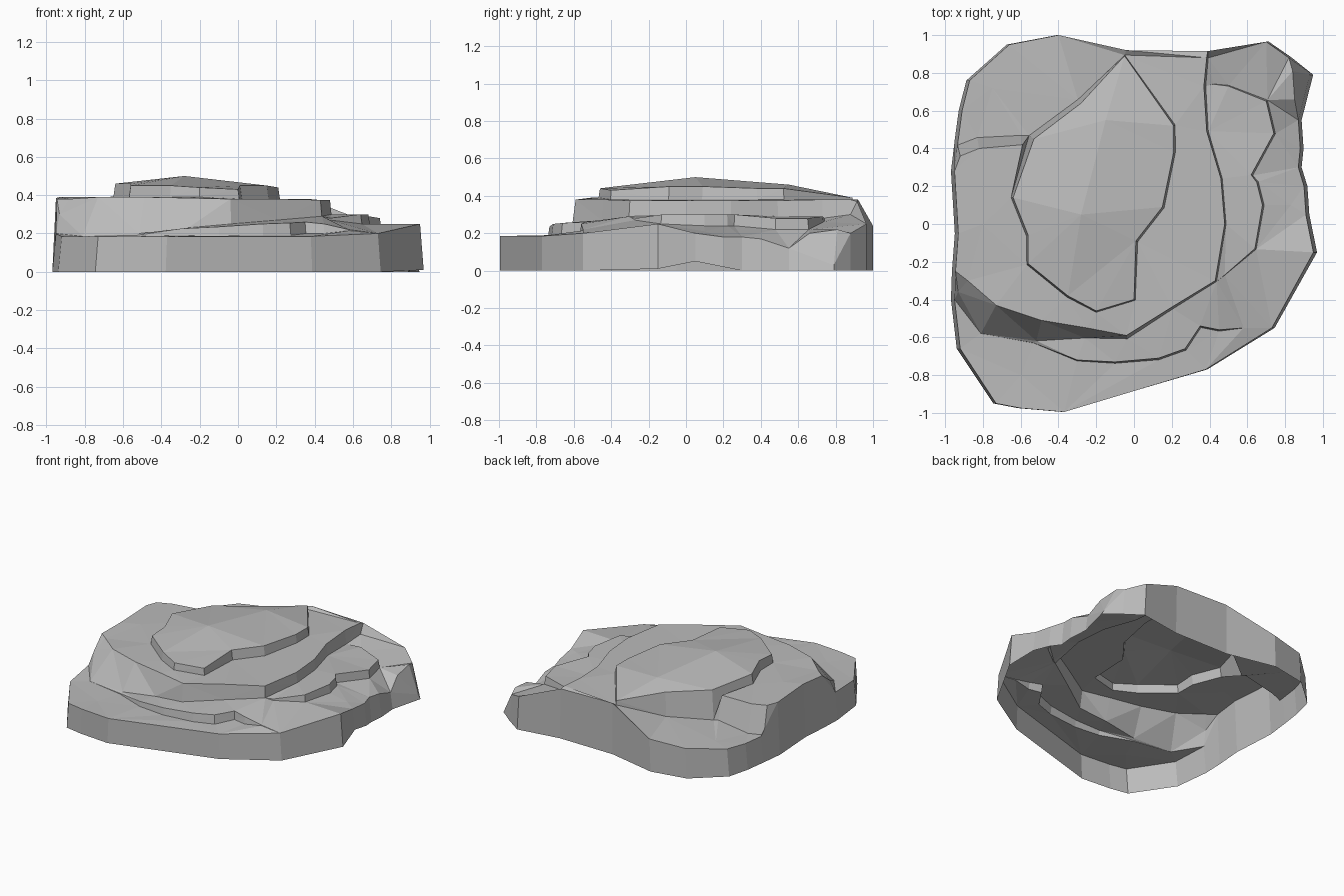
import bpy
from mathutils import Vector
from mathutils.geometry import delaunay_2d_cdt

default_cube = bpy.data.objects.get("Cube")
if default_cube:
    bpy.data.objects.remove(default_cube, do_unlink=True)

stone = bpy.data.materials.new("grey_stone")
stone.use_nodes = True
stone.diffuse_color = (0.5, 0.5, 0.5, 1)
stone.node_tree.nodes["Principled BSDF"].inputs["Base Color"].default_value = stone.diffuse_color

# Outer rim, counterclockwise from the back: x, y, height
rim = [
    (-.4, 1, .24), (-.66, .95, .22), (-.87, .76, .2), (-.91, .6, .19), (-.93, .45, .19),
    (-.95, .28, .385), (-.93, -.05, .39), (-.945, -.25, .38), (-.95, -.4, .2),
    (-.92, -.66, .185), (-.73, -.95, .185), (-.6, -.975, .185), (-.37, -.995, .185),
    (.38, -.77, .185), (.73, -.55, .2), (.95, -.15, .25), (.91, .05, .2), (.9, .2, .18),
    (.87, .3, .18), (.88, .4, .17), (.87, .55, .12), (.93, .79, .03), (.82, .88, .2),
    (.7, .965, .25), (.39, .915, .37), (-.04, .92, .38)]

# Ledge lines with the high side on the left: x, y, foot height, lip height
summit_ledge = [
    (-.05, .89, .36, .39), (-.28, .64, .25, .42), (-.53, .45, .22, .43),
    (-.64, .14, .39, .46), (-.56, -.06, .39, .46), (-.56, -.21, .39, .45),
    (-.35, -.38, .39, .45), (-.2, -.46, .39, .44), (0, -.4, .38, .43),
    (.01, -.09, .38, .45), (.15, .09, .38, .45), (.21, .38, .38, .44), (.21, .52, .38, .44)]
middle_ledge = [
    (-.88, -.3, .3, .38), (-.73, -.43, .185, .39), (-.49, -.51, .2, .39),
    (-.25, -.55, .23, .385), (-.04, -.59, .25, .38), (.2, -.44, .27, .38),
    (.43, -.3, .29, .375), (.48, 0, .3, .375), (.46, .24, .3, .375),
    (.385, .49, .29, .375), (.37, .73, .28, .38), (.385, .88, .3, .38)]
back_ledge = [(-.59, .42, .23, .395), (-.82, .4, .19, .385), (-.92, .36, .19, .385)]
side_ledge = [
    (.48, -.27, .27, .28), (.64, -.13, .25, .3), (.68, .1, .24, .3), (.65, .22, .24, .3),
    (.62, .26, .24, .3), (.74, .48, .22, .28), (.7, .65, .22, .28), (.5, .73, .26, .29),
    (.42, .74, .27, .28)]
lower_ledge = [
    (-.53, -.63, .185, .19), (-.3, -.72, .19, .225), (-.1, -.73, .185, .235),
    (.13, -.71, .19, .25), (.27, -.66, .19, .255), (.35, -.54, .2, .26),
    (.45, -.56, .2, .25), (.58, -.55, .215, .22)]

# Loose crests and dips between the ledges
crests = [(-.28, .05, .5), (-.15, .55, .46), (.84, .81, .22), (.85, .66, .2),
          (.83, .1, .21), (-.75, .72, .21), (-.8, 0, .39), (-.6, -.8, .18)]

points = []
edges = []


def add_line(line, closed=False):
    """Add a chain of points joined by fixed edges and return its indices."""
    start = len(points)
    points.extend(Vector(p) for p in line)
    ids = list(range(start, len(points)))
    edges.extend(zip(ids, ids[1:]))
    if closed:
        edges.append((ids[-1], ids[0]))
    return ids


def add_ledge(line, lean, spread=0, closed=False):
    """Add the lip of a ledge and its foot, pushed out by the wall's height."""
    feet = []
    last = len(line) - 1
    for i, (x, y, foot, lip) in enumerate(line):
        before = line[i - 1] if i or closed else line[i]
        after = line[(i + 1) % len(line)] if i < last or closed else line[i]
        along = Vector((after[0] - before[0], after[1] - before[1])).normalized()
        push = (lip - foot) * (lean + spread * max(0, -x))
        feet.append((x + along.y * push, y - along.x * push, foot))
    add_line([(x, y, lip) for x, y, foot, lip in line], closed)
    add_line(feet, closed)


def make_object(name, verts, faces):
    mesh = bpy.data.meshes.new(name)
    mesh.from_pydata(verts, [], faces)
    mesh.materials.append(stone)
    mesh.update()
    obj = bpy.data.objects.new(name, mesh)
    bpy.context.collection.objects.link(obj)
    return obj


# Terraced top, hollow underneath
rim_ids = add_line(rim, closed=True)
add_ledge(summit_ledge, lean=.15, closed=True)
add_ledge(middle_ledge, lean=.1, spread=1)
add_ledge(back_ledge, lean=.3)
add_ledge(side_ledge, lean=.15)
add_ledge(lower_ledge, lean=.15)
points.extend(Vector(p) for p in crests)

flat, _, faces, sources, _, _ = delaunay_2d_cdt(
    [p.xy for p in points], edges, [rim_ids], 1, 1e-5)


def lifted(co, source):
    """Give a flat point the height of the point it came from."""
    if source:
        return (co.x, co.y, points[source[0]].z)
    nearest = min(points, key=lambda p: (p.xy - co).length)
    return (co.x, co.y, nearest.z)


make_object("terraced_top", [lifted(c, s) for c, s in zip(flat, sources)], faces)


# Outer wall, flaring slightly at the foot and arched on one side
def wall_foot(x, y):
    arch = max(0, .05 - .2 * abs(y - .05)) if x > .8 else 0
    return (x * 1.02, y, arch)


count = len(rim)
wall_verts = rim + [wall_foot(x, y) for x, y, z in rim]
wall_faces = []
for i in range(count):
    j = (i + 1) % count
    wall_faces.append((count + i, count + j, j, i))
make_object("outer_wall", wall_verts, wall_faces)
